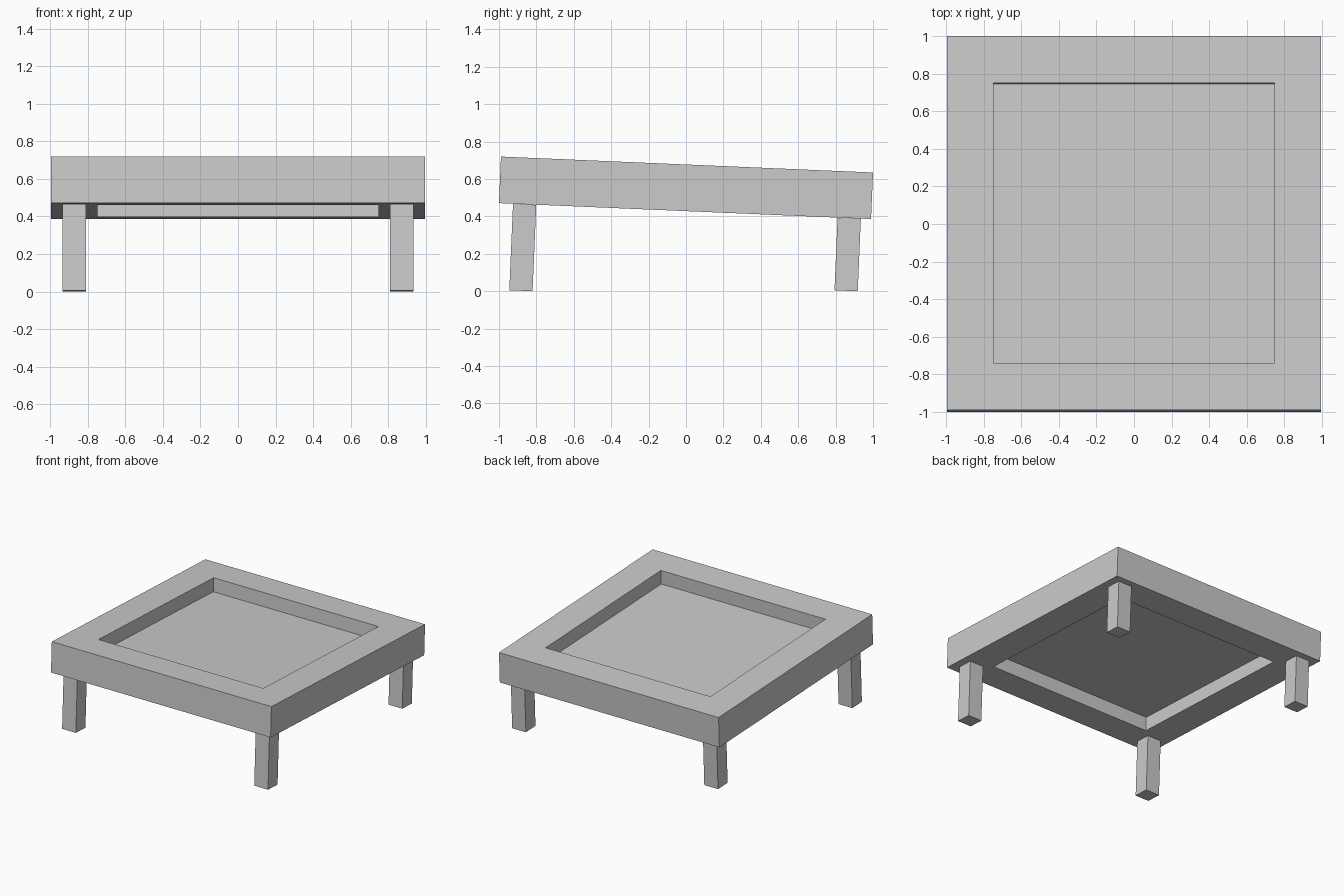
import bpy, bmesh
from math import radians
from mathutils import Matrix, Vector

if "Cube" in bpy.data.objects:
    bpy.data.objects.remove(bpy.data.objects["Cube"])

TILT = Matrix.Rotation(radians(-2.45), 4, 'X')   # whole model slopes down to the back
SIDE, HEIGHT, RIM = 1.991, 0.249, 0.249
RECESS = 0.113
CENTRE = Matrix.Translation((0, 0, 0.553)) @ TILT


def add_object(name, bm, matrix):
    bmesh.ops.recalc_face_normals(bm, faces=bm.faces)
    mesh = bpy.data.meshes.new(name)
    bm.to_mesh(mesh)
    bm.free()
    obj = bpy.data.objects.new(name, mesh)
    obj.matrix_world = matrix
    bpy.context.collection.objects.link(obj)
    return obj


def box(size, offset=(0, 0, 0)):
    bm = bmesh.new()
    bmesh.ops.create_cube(bm, size=1)
    bmesh.ops.scale(bm, vec=size, verts=bm.verts)
    bmesh.ops.translate(bm, vec=offset, verts=bm.verts)
    return bm


# Square frame: inset both caps, open them and bridge the inner walls
bm = box((SIDE, SIDE, HEIGHT))
bm.normal_update()
caps = [f for f in bm.faces if abs(f.normal.z) > 0.9]
bmesh.ops.inset_individual(bm, faces=caps, thickness=RIM, use_even_offset=True)
inner_edges = [e for f in caps for e in f.edges]
bmesh.ops.delete(bm, geom=caps, context='FACES_ONLY')
bmesh.ops.bridge_loops(bm, edges=inner_edges)
add_object("frame", bm, CENTRE)

# Thin panel closing the opening halfway down
opening = SIDE - 2 * RIM
add_object("panel", box((opening, opening, HEIGHT - 2 * RECESS)), CENTRE)

# Square legs, tilted with the frame; longer at the front
LEG = 0.1244
for end, y, length in (("front", -0.8825, 0.462), ("back", 0.856, 0.388)):
    for side, x in (("left", -0.871), ("right", 0.871)):
        foot = Matrix.Translation(Vector((x, y, 0.0027))) @ TILT
        add_object(f"{end}_{side}_leg",
                   box((LEG, LEG, length), (0, 0, length / 2)), foot)
